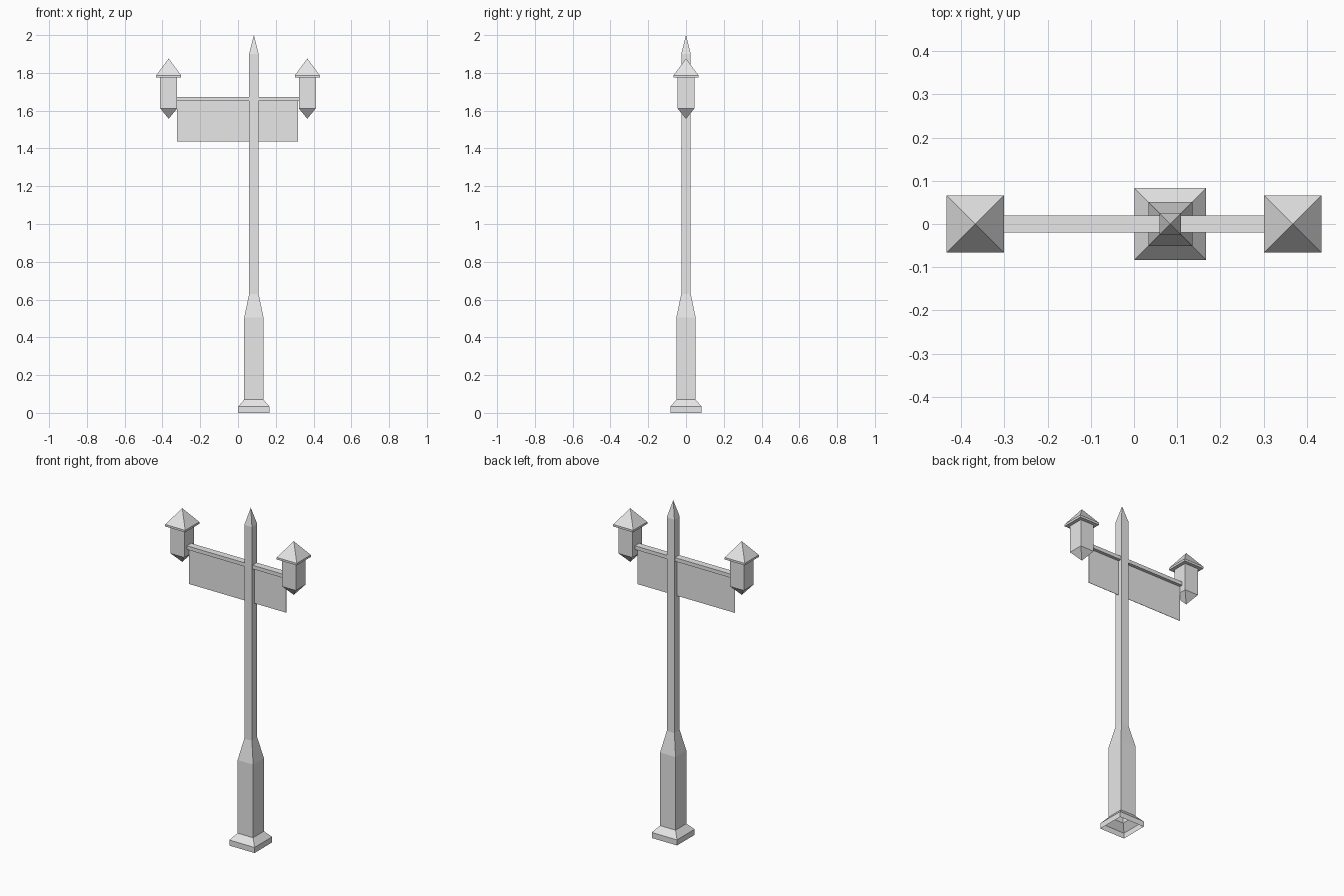
import bpy, bmesh

if "Cube" in bpy.data.objects:
    bpy.data.objects.remove(bpy.data.objects["Cube"])

metal = bpy.data.materials.new("light_grey")
metal.diffuse_color = (0.8, 0.8, 0.8, 1)
metal.use_nodes = True
metal.node_tree.nodes["Principled BSDF"].inputs["Base Color"].default_value = metal.diffuse_color


def finish(name, bm):
    mesh = bpy.data.meshes.new(name)
    bm.to_mesh(mesh)
    bm.free()
    mesh.materials.append(metal)
    obj = bpy.data.objects.new(name, mesh)
    bpy.context.collection.objects.link(obj)
    return obj


def square_loft(name, cx, profile):
    """Stack square rings given as (half width, z); zero width makes a point."""
    bm = bmesh.new()
    rings = []
    for h, z in profile:
        if h == 0:
            rings.append([bm.verts.new((cx, 0, z))] * 4)
        else:
            rings.append([bm.verts.new((cx + sx * h, sy * h, z))
                          for sx, sy in ((-1, -1), (1, -1), (1, 1), (-1, 1))])
    for a, b in zip(rings, rings[1:]):
        for i in range(4):
            j = (i + 1) % 4
            corners = dict.fromkeys((a[i], a[j], b[j], b[i]))
            bm.faces.new(list(corners))
    return finish(name, bm)


def box(name, x0, x1, half_y, z0, z1):
    bm = bmesh.new()
    bmesh.ops.create_cube(bm, size=1)
    for v in bm.verts:
        v.co = ((x0 + x1) / 2 + v.co.x * (x1 - x0), v.co.y * 2 * half_y,
                (z0 + z1) / 2 + v.co.z * (z1 - z0))
    return finish(name, bm)


# Post: stepped foot (open underneath), thick lower shaft, slim pole, pointed tip
square_loft("post", 0.084, [
    (0.083, 0), (0.083, 0.033), (0.051, 0.07), (0.051, 0.505),
    (0.025, 0.63), (0.025, 1.90), (0, 2.0)])

# Lanterns: pointed underside, square body, overhanging pyramid roof
for side, cx in (("left", -0.367), ("right", 0.367)):
    square_loft(side + "_lantern", cx, [
        (0, 1.557), (0.045, 1.612), (0.045, 1.775), (0.066, 1.775),
        (0.066, 1.787), (0, 1.876)])

# Cross bar between the lanterns
box("cross_bar", -0.323, 0.323, 0.02, 1.65, 1.672)

# Thin sign panel hanging below the bar
box("sign_panel", -0.323, 0.318, 0.001, 1.438, 1.65)
